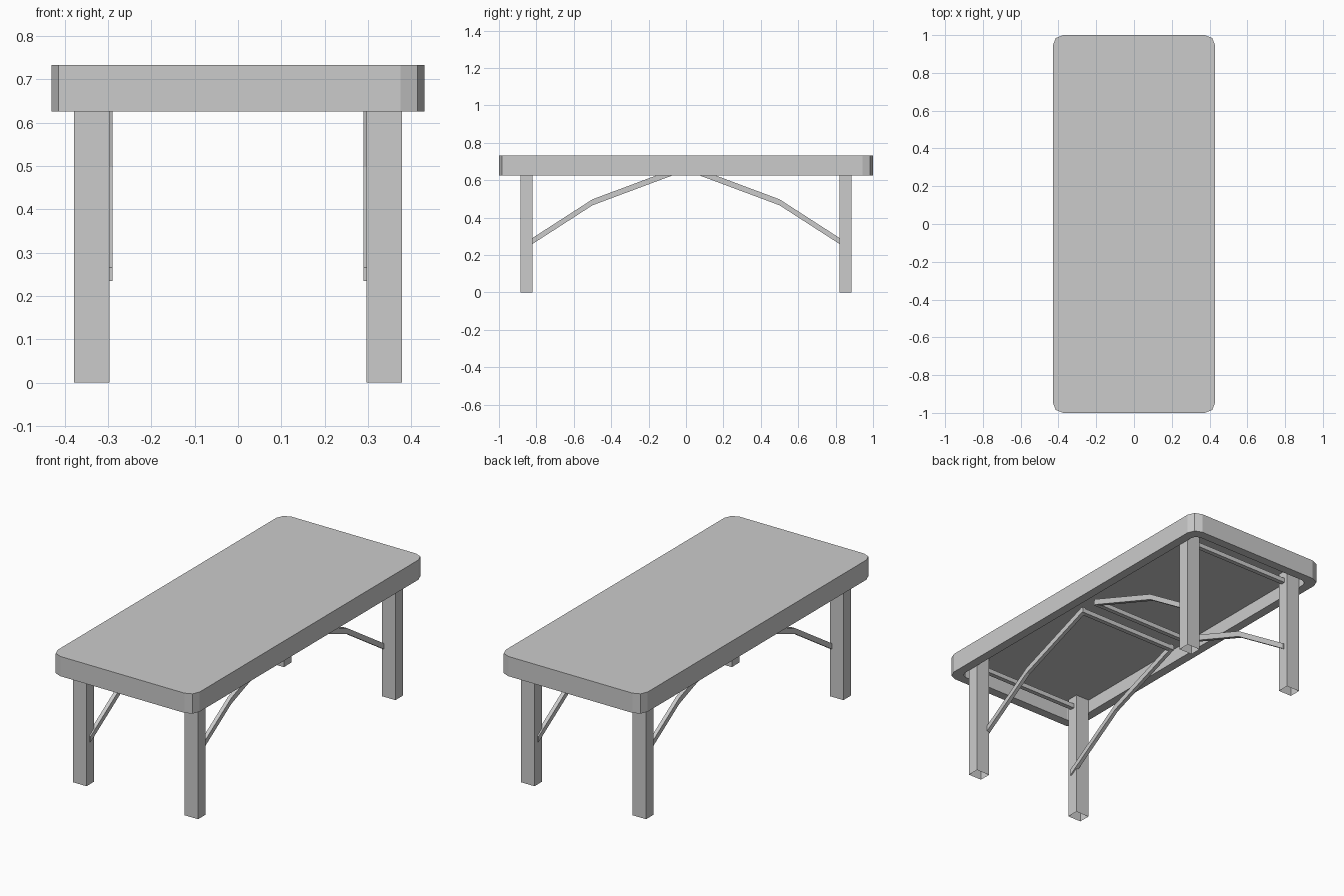
import bpy, bmesh
from mathutils import Vector

if "Cube" in bpy.data.objects:
    bpy.data.objects.remove(bpy.data.objects["Cube"])


def make_object(name, bm):
    bmesh.ops.recalc_face_normals(bm, faces=bm.faces)
    mesh = bpy.data.meshes.new(name)
    bm.to_mesh(mesh)
    bm.free()
    obj = bpy.data.objects.new(name, mesh)
    bpy.context.collection.objects.link(obj)
    return obj


def outline(hx, hy, r):
    # rectangle with two-segment rounded corners
    k = r * 0.29
    corner = [(hx, hy - r), (hx - k, hy - k), (hx - r, hy)]
    pts = corner + [(-x, y) for x, y in reversed(corner)]
    return pts + [(-x, -y) for x, y in pts]


def box(name, lo, hi, open_ends=False):
    bm = bmesh.new()
    bmesh.ops.create_cube(bm, size=1)
    for v in bm.verts:
        v.co = Vector([lo[i] + (v.co[i] + 0.5) * (hi[i] - lo[i]) for i in range(3)])
    if open_ends:
        bm.normal_update()
        ends = [f for f in bm.faces if abs(f.normal.z) > 0.9]
        bmesh.ops.delete(bm, geom=ends, context='FACES_ONLY')
    return make_object(name, bm)


def brace(name, x0, x1, path, half):
    # flat bar following a bent side profile, half = vertical half height
    profile = [(y, z + half) for y, z in path] + [(y, z - half) for y, z in reversed(path)]
    bm = bmesh.new()
    a = [bm.verts.new((x0, y, z)) for y, z in profile]
    b = [bm.verts.new((x1, y, z)) for y, z in profile]
    n = len(profile)
    m = len(path)
    for i in range(n):
        j = (i + 1) % n
        bm.faces.new((a[i], a[j], b[j], b[i]))
    for i in range(m - 1):
        for s in (a, b):
            bm.faces.new((s[i], s[i + 1], s[n - 2 - i], s[n - 1 - i]))
    return make_object(name, bm)


# Table top: rounded slab, hollowed from below to leave a deep rim
TOP, BOTTOM, DECK = 0.733, 0.625, 0.70
outer = outline(0.43, 1.0, 0.055)
inner = outline(0.38, 0.95, 0.035)
bm = bmesh.new()
rings = [[bm.verts.new((x, y, z)) for x, y in pts]
         for pts, z in ((outer, TOP), (outer, BOTTOM), (inner, BOTTOM), (inner, DECK))]
for r0, r1 in zip(rings, rings[1:]):
    for i in range(len(r0)):
        j = (i + 1) % len(r0)
        bm.faces.new((r0[i], r0[j], r1[j], r1[i]))
bm.faces.new(rings[0])
bm.faces.new(rings[-1])
make_object("table_top", bm)

for sy, end in ((-1, "front"), (1, "back")):
    # Cross bars under the deck: one between the legs, one near the middle
    for part, y0, y1 in (("leg_bar", 0.84, 0.865), ("centre_bar", 0.045, 0.07)):
        ys = sorted((sy * y0, sy * y1))
        box(f"{end}_{part}", (-0.31, ys[0], 0.632), (0.31, ys[1], 0.657))
    for sx, side in ((-1, "left"), (1, "right")):
        # Hollow square leg, open at the foot
        xs = sorted((sx * 0.297, sx * 0.378))
        ys = sorted((sy * 0.82, sy * 0.885))
        box(f"{end}_{side}_leg", (xs[0], ys[0], 0), (xs[1], ys[1], DECK), True)
        # Bent folding brace
        path = [(sy * y, z) for y, z in ((0.86, 0.25), (0.5, 0.482), (0.05, 0.65))]
        xs = sorted((sx * 0.289, sx * 0.31))
        brace(f"{end}_{side}_brace", xs[0], xs[1], path, 0.016)
